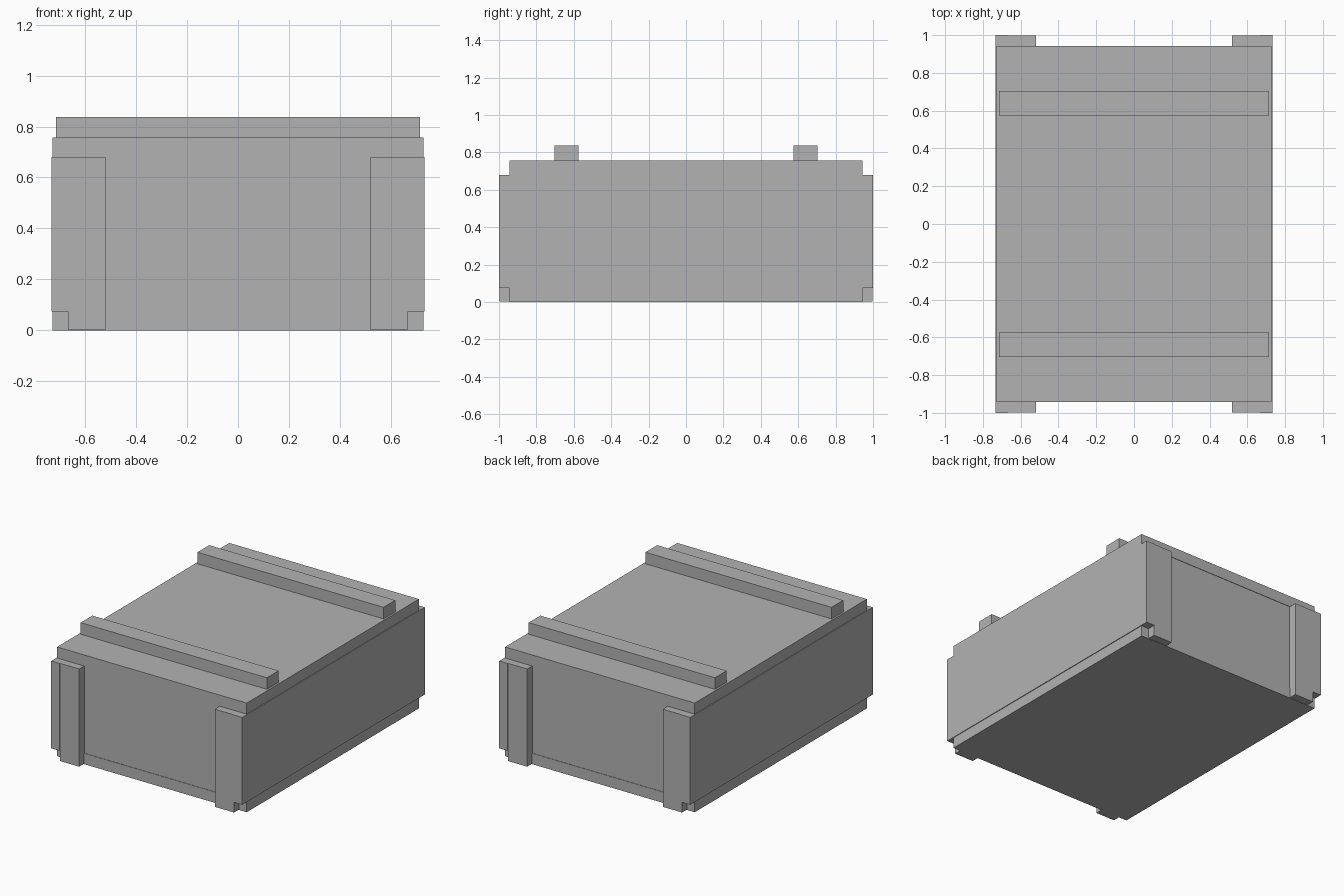
import bpy

# Remove the default cube
cube = bpy.data.objects.get("Cube")
if cube:
    bpy.data.objects.remove(cube, do_unlink=True)

# Single plain grey finish
grey = bpy.data.materials.new("plain_grey")
grey.use_nodes = True
colour = (0.45, 0.45, 0.45, 1)
grey.diffuse_color = colour
grey.node_tree.nodes["Principled BSDF"].inputs["Base Color"].default_value = colour


def board(name, x, y, z):
    """Add a rectangular board spanning the given (min, max) ranges."""
    spans = (x, y, z)
    bpy.ops.mesh.primitive_cube_add(size=1, location=[sum(s) / 2 for s in spans])
    obj = bpy.context.object
    obj.name = name
    obj.scale = [s[1] - s[0] for s in spans]
    bpy.ops.object.transform_apply(location=False, rotation=False, scale=True)
    obj.data.materials.append(grey)
    return obj


def mirrored(span, side):
    """Flip a range to the negative side when side is -1."""
    return tuple(sorted(side * v for v in span))


WIDTH = 0.727      # half width of floor and lid
DEPTH = 0.943      # half depth between the corner posts
FLOOR = 0.075      # top of the floor
RIM = 0.68         # underside of the lid
LID = 0.757        # top of the lid
INNER = 0.668      # inner face of the side walls

# Floor and lid
board("floor", (-WIDTH, WIDTH), (-DEPTH, DEPTH), (0, FLOOR))
board("lid", (-WIDTH, WIDTH), (-DEPTH, DEPTH), (RIM, LID))

# Side walls, which run past the end walls to cover the posts
for label, sx in (("left", 1), ("right", -1)):
    board(label + "_wall", mirrored((INNER, 0.732), sx), (-1, 1), (FLOOR, RIM))

for label, sy in (("front", -1), ("back", 1)):
    # End walls, set just behind the floor edge
    board(label + "_wall", (-INNER, INNER), mirrored((0.88, DEPTH - 0.003), sy),
          (FLOOR, RIM))
    # Corner posts on the end walls
    for side, sx in (("left", 1), ("right", -1)):
        board(f"{label}_{side}_post", mirrored((0.52, INNER), sx),
              mirrored((DEPTH - 0.003, 0.997), sy), (0.003, RIM))
    # Batten across the lid
    board(label + "_lid_batten", (-0.714, 0.714), mirrored((0.575, 0.703), sy),
          (LID, 0.837))
